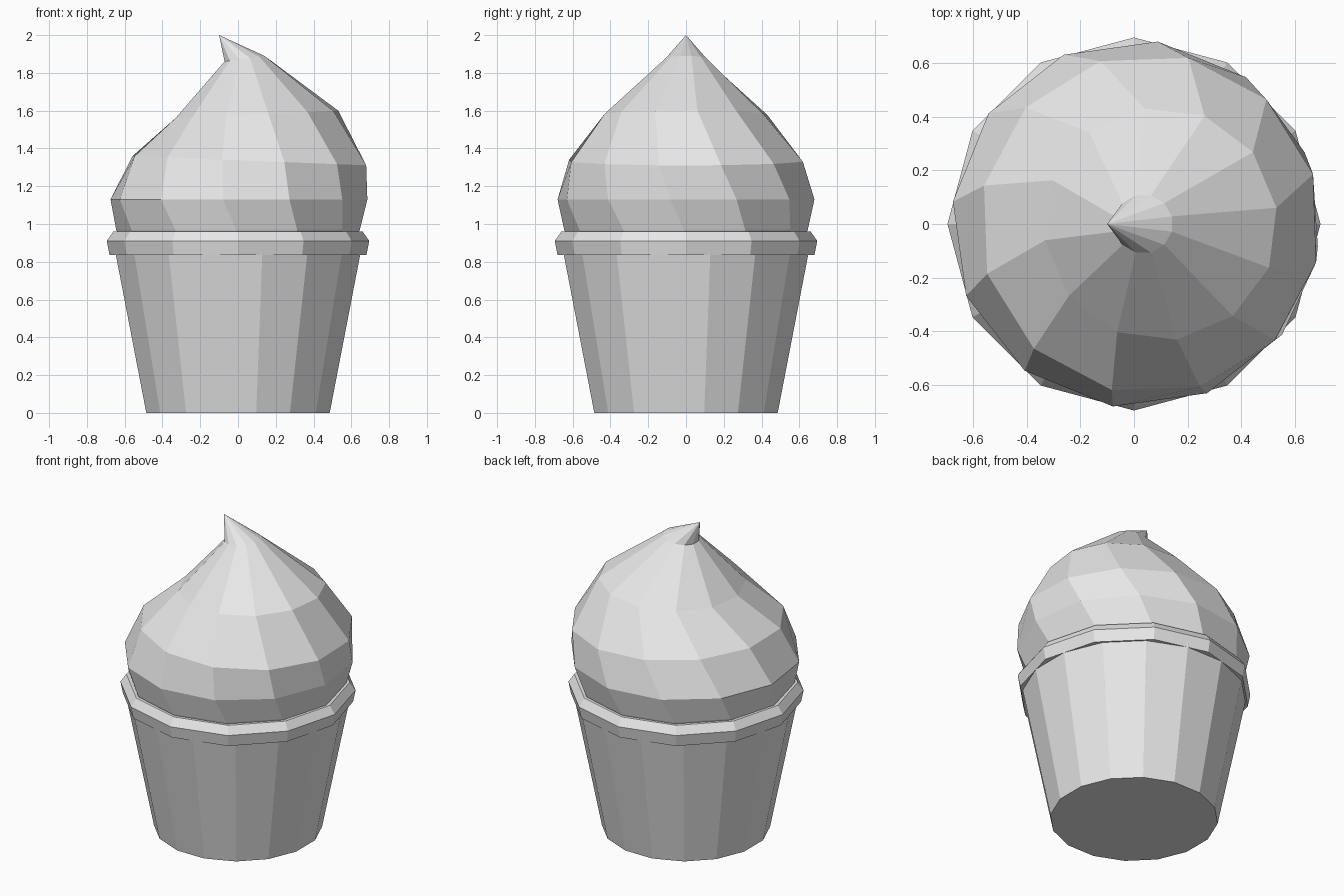
import bpy
import bmesh
from math import cos, sin, radians, tau

cube = bpy.data.objects.get("Cube")
if cube:
    bpy.data.objects.remove(cube)

# Single plain colour
grey = bpy.data.materials.new("plain light grey")
grey.use_nodes = True
colour = (0.8, 0.8, 0.8, 1)
grey.diffuse_color = colour
grey.node_tree.nodes["Principled BSDF"].inputs["Base Color"].default_value = colour


def add_ring(bm, sides, radius, z, turn=0, shift=0, tilt=0):
    """Polygon ring moved by shift in x; tilt raises its right side."""
    verts = []
    for i in range(sides):
        a = radians(turn) + tau * i / sides
        verts.append(bm.verts.new((shift + radius * cos(a), radius * sin(a), z + tilt * cos(a))))
    return verts


def lathe(name, sides, rings, tip=None, cap_top=False):
    """Join rings into a flat-faced solid, ending in a tip or a cap."""
    bm = bmesh.new()
    loops = [add_ring(bm, sides, *ring) for ring in rings]
    bm.faces.new(loops[0][::-1])
    for low, high in zip(loops, loops[1:]):
        for i in range(sides):
            j = (i + 1) % sides
            bm.faces.new((low[i], low[j], high[j], high[i]))
    if tip:
        point = bm.verts.new(tip)
        for i in range(sides):
            bm.faces.new((loops[-1][i], loops[-1][(i + 1) % sides], point))
    if cap_top:
        bm.faces.new(loops[-1])
    bmesh.ops.recalc_face_normals(bm, faces=bm.faces)
    mesh = bpy.data.meshes.new(name)
    bm.to_mesh(mesh)
    bm.free()
    mesh.materials.append(grey)
    obj = bpy.data.objects.new(name, mesh)
    bpy.context.collection.objects.link(obj)
    return obj


# Tapered cone cup
lathe("cup", 16, [(0.495, 0, 11.25), (0.664, 0.86, 11.25)], cap_top=True)

# Bevelled rim around the cup mouth
lathe("rim", 12, [(0.68, 0.835), (0.695, 0.91), (0.66, 0.96), (0.63, 0.96)], cap_top=True)

# Twisted soft-serve swirl: radius, height, turn, shift, tilt
lathe("ice_cream_swirl", 12, [
    (0.63, 0.93, 0),
    (0.645, 0.97, -1),
    (0.685, 1.13, -7, 0.005),
    (0.635, 1.335, -13, 0.06, -0.025),
    (0.435, 1.58, -22, 0.1, 0.02),
    (0.11, 1.875, -15, 0.035, 0.015),
], tip=(-0.1, 0, 2.0))
